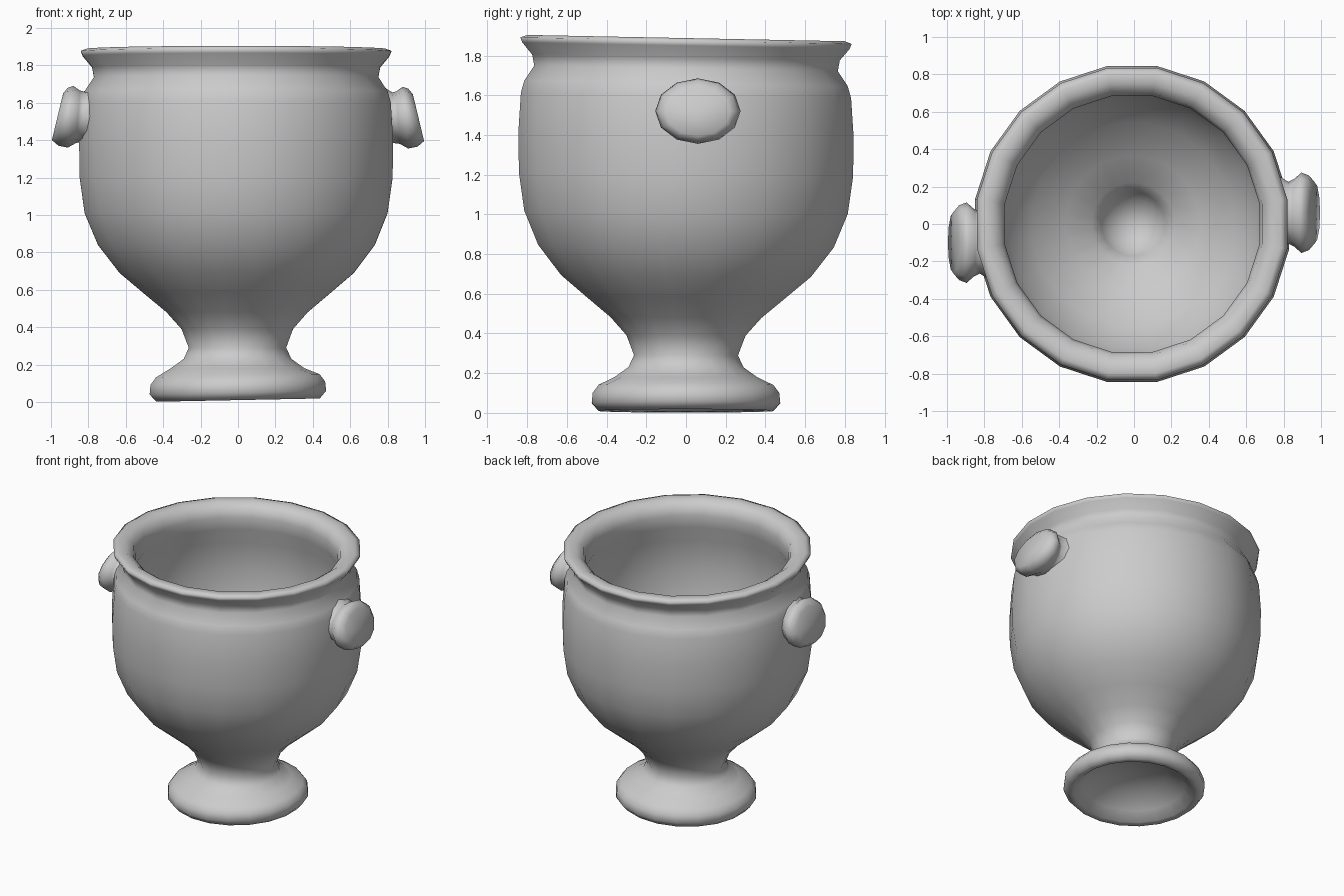
import bpy, bmesh, math

if "Cube" in bpy.data.objects:
    bpy.data.objects.remove(bpy.data.objects["Cube"])


def skin_rings(name, rings, cap_start, cap_end):
    """Join rings of points into a smooth skin; caps are centre points or None."""
    bm = bmesh.new()
    loops = [[bm.verts.new(p) for p in ring] for ring in rings]
    n = len(loops[0])
    for a, b in zip(loops, loops[1:]):
        for i in range(n):
            j = (i + 1) % n
            bm.faces.new((a[i], a[j], b[j], b[i]))
    for loop, tip in ((loops[0], cap_start), (loops[-1], cap_end)):
        if tip:
            c = bm.verts.new(tip)
            for i in range(n):
                bm.faces.new((loop[i], loop[(i + 1) % n], c))
    bmesh.ops.recalc_face_normals(bm, faces=bm.faces)
    for f in bm.faces:
        f.smooth = True
    mesh = bpy.data.meshes.new(name)
    bm.to_mesh(mesh)
    bm.free()
    obj = bpy.data.objects.new(name, mesh)
    bpy.context.collection.objects.link(obj)
    return obj


# Urn: hollow foot, stem, bowl, rolled rim and inner wall in one profile
profile = [
    (0.22, 0.15), (0.34, 0.07), (0.40, 0.015), (0.44, 0.01), (0.475, 0.05),
    (0.47, 0.10), (0.44, 0.14), (0.36, 0.18), (0.29, 0.23), (0.262, 0.29),
    (0.30, 0.39), (0.38, 0.48), (0.50, 0.58), (0.63, 0.69), (0.745, 0.84),
    (0.815, 1.01), (0.842, 1.20), (0.845, 1.40), (0.832, 1.60), (0.815, 1.66),
    (0.765, 1.735), (0.775, 1.79), (0.825, 1.85), (0.835, 1.875), (0.80, 1.888),
    (0.75, 1.885), (0.70, 1.85), (0.685, 1.79), (0.69, 1.70), (0.735, 1.58),
    (0.75, 1.35), (0.73, 1.10), (0.66, 0.90), (0.54, 0.74), (0.36, 0.60),
    (0.22, 0.51), (0.17, 0.45), (0.13, 0.34),
]
SIDES = 20


def urn_ring(r, z):
    ring = []
    for i in range(SIDES):
        t = 2 * math.pi * (i + 0.5) / SIDES
        x, y = r * 1.006 * math.cos(t), r * 1.012 * math.sin(t)
        # hand-thrown lean of the rim and foot
        lean = -0.02 * y * z / 1.9
        if z < 0.16:
            lean += 0.02 * x
        ring.append((x - 0.01 * min(1, z), y, z + lean))
    return ring


skin_rings("urn", [urn_ring(r, z) for r, z in profile], (0, 0, 0.18), (0, 0, 0.31))


# Side knobs: oval necks flaring to a slanted flat end
# each ring is (x, half width, half height, slant)
knob = [(0.77, 0.20, 0.17, 0.0), (0.825, 0.165, 0.135, 0.0),
        (0.855, 0.18, 0.14, 0.01), (0.895, 0.215, 0.165, 0.015),
        (0.935, 0.20, 0.155, 0.025), (0.965, 0.165, 0.125, 0.03)]


def add_knob(name, side, cy, cz):
    rings = []
    for x, w, h, slant in knob:
        ring = []
        for i in range(12):
            t = 2 * math.pi * i / 12
            ring.append((side * (x - slant * math.sin(t)),
                         cy + w * math.cos(t), cz + h * math.sin(t)))
        rings.append(ring)
    skin_rings(name, rings, None, (side * 0.965, cy, cz))


add_knob("right_knob", 1, 0.06, 1.52)
add_knob("left_knob", -1, -0.10, 1.525)
